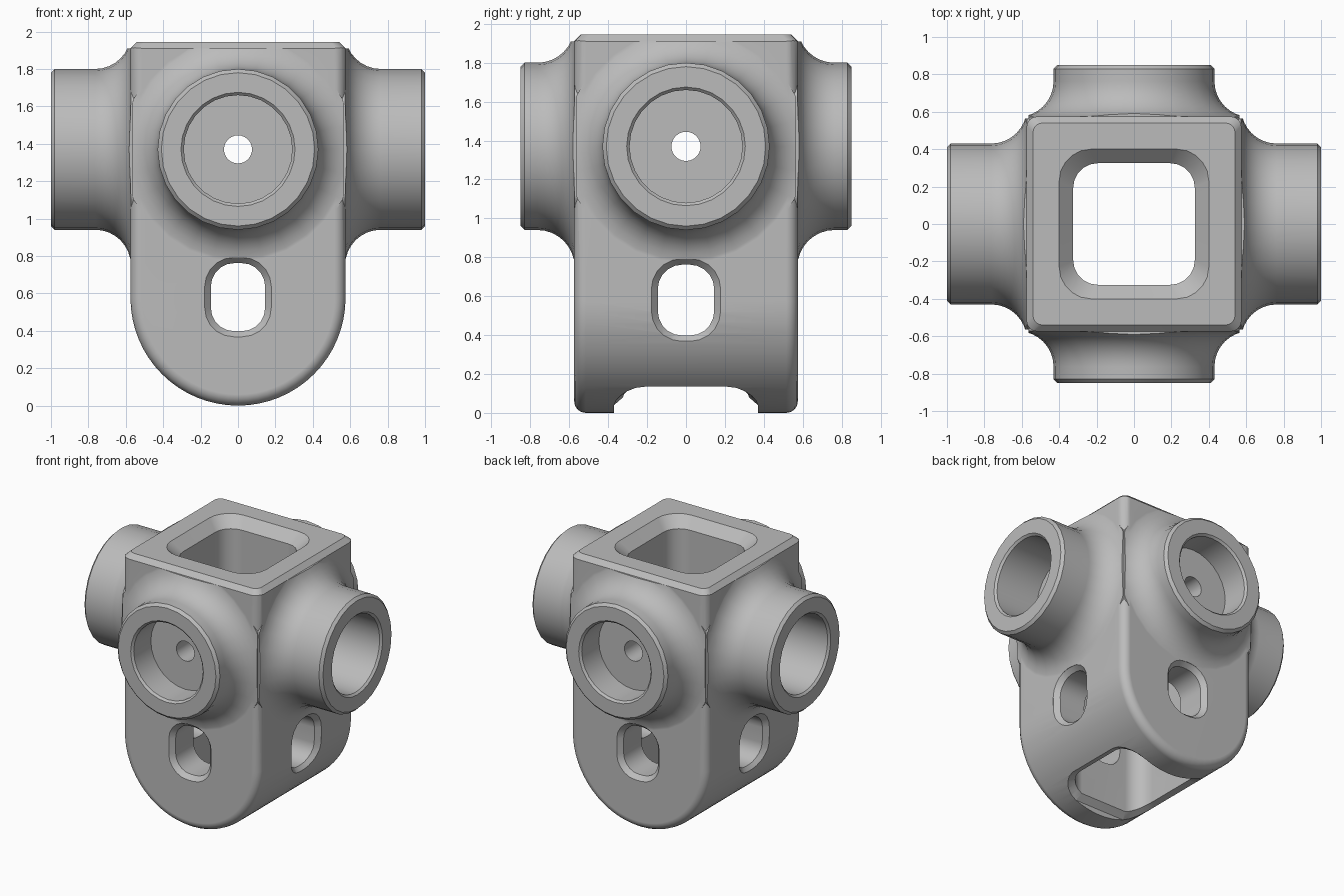
import bpy, bmesh
from math import pi, sin, cos, sqrt
from mathutils import Matrix, Vector

cube = bpy.data.objects.get("Cube")
if cube:
    bpy.data.objects.remove(cube)

HALF = 0.575      # half width of the body and radius of its round base
TOP = 1.945
HUB_Z = 1.37      # height of the four sockets
SIDES = 28

metal = bpy.data.materials.new("grey metal")
metal.use_nodes = True
GREY = (0.5, 0.5, 0.5, 1)
metal.diffuse_color = GREY
metal.node_tree.nodes["Principled BSDF"].inputs["Base Color"].default_value = GREY


def loft(name, rings, matrix=Matrix()):
    """Closed solid skinned over rings of points, capped at both ends."""
    bm = bmesh.new()
    loops = [[bm.verts.new(matrix @ Vector(p)) for p in ring] for ring in rings]
    for a, b in zip(loops, loops[1:]):
        for i in range(len(a)):
            j = (i + 1) % len(a)
            bm.faces.new((a[i], a[j], b[j], b[i]))
    bm.faces.new(loops[0])
    bm.faces.new(loops[-1])
    bmesh.ops.recalc_face_normals(bm, faces=bm.faces)
    mesh = bpy.data.meshes.new(name)
    bm.to_mesh(mesh)
    bm.free()
    obj = bpy.data.objects.new(name, mesh)
    bpy.context.collection.objects.link(obj)
    mesh.materials.append(metal)
    return obj


def combine(target, other, operation):
    """Apply a boolean and discard the helper."""
    mod = target.modifiers.new("cut", 'BOOLEAN')
    mod.operation = operation
    mod.solver = 'EXACT'
    mod.object = other
    bpy.context.view_layer.update()
    graph = bpy.context.evaluated_depsgraph_get()
    mesh = bpy.data.meshes.new_from_object(target.evaluated_get(graph))
    target.modifiers.clear()
    target.data = mesh
    bpy.data.objects.remove(other)


def round_rect(hx, hy, r, n=5):
    pts = []
    for k, (sx, sy) in enumerate([(1, 1), (-1, 1), (-1, -1), (1, -1)]):
        for i in range(n + 1):
            a = (k + i / n) * pi / 2
            pts.append((sx * (hx - r) + r * cos(a), sy * (hy - r) + r * sin(a)))
    return pts


def turned(profile):
    """Rings for a turned part, from (radius, distance) pairs."""
    return [[(r * cos(2 * pi * i / SIDES), r * sin(2 * pi * i / SIDES), d)
             for i in range(SIDES)] for r, d in profile]


def base_depth(offset):
    """Distance of the round base from its axis plane."""
    return sqrt(HALF ** 2 - min(offset, HALF) ** 2)


def flat_ring(pts, z):
    return [(x, y, z) for x, y in pts]


# Body: arched outline with rounded front and back edges
def outline(w, y, n=32):
    arc = [(w * cos(pi + pi * i / n), y, HALF + w * sin(pi + pi * i / n))
           for i in range(n + 1)]
    return arc + [(w, y, TOP), (-w, y, TOP)]


EDGE = 0.06
steps = [i * pi / 8 for i in range(5)]
half = [(HALF - EDGE * (1 - sin(a)), HALF - EDGE * (1 - cos(a))) for a in steps]
body = loft("socket_hub", [outline(w, -y) for w, y in half] +
            [outline(w, y) for w, y in reversed(half)])

# Chamfer around the top
trim = loft("top_trim", [flat_ring(round_rect(h, h, 0.05), z) for h, z in
                         [(0.6, -0.1), (0.6, 1.885), (0.53, 1.955)]])
combine(body, trim, 'INTERSECT')

# Sockets: flared outside, kept within the sides of the body
directions = []
for k in range(4):
    turn = Matrix.Rotation(k * pi / 2, 4, 'Z')
    face = turn @ Matrix.Translation((0, 0, HUB_Z)) @ Matrix.Rotation(pi / 2, 4, 'Y')
    directions.append((turn, face, 1.0 if k % 2 == 0 else 0.85))

FLARE = 0.19
for turn, face, end in directions:
    arc = [(0.43 + FLARE * (1 - sin(a)), HALF - 0.002 + FLARE * (1 - cos(a)))
           for a in [i * pi / 16 for i in range(9)]]
    boss = loft("boss", turned([(0.62, 0.4)] + arc + [(0.43, end - 0.02), (0.41, end)]), face)
    limit = [(-0.54, -0.565), (0.8, -0.565), (0.8, 0.565), (-0.54, 0.565)]
    combine(boss, loft("limit", [flat_ring(limit, 0.35), flat_ring(limit, 1.1)], face), 'INTERSECT')
    combine(body, boss, 'UNION')

# Vertical shaft with a wide top chamfer and a chamfer following the round base
IN, TOP_OUT, LOW_OUT = 0.325, 0.4, 0.37
inner = round_rect(IN, IN, 0.13)
low = round_rect(LOW_OUT, LOW_OUT, 0.16)
wide = round_rect(TOP_OUT, TOP_OUT, 0.17)
shaft = loft("shaft", [
    flat_ring(low, -0.1),
    [(x, y, HALF - base_depth(abs(x))) for x, y in low],
    [(x, y, HALF - base_depth(abs(x)) + 0.045) for x, y in inner],
    flat_ring(inner, TOP - 0.075),
    flat_ring(wide, TOP),
    flat_ring(wide, TOP + 0.1)])
combine(body, shaft, 'DIFFERENCE')

# Socket bores and the chamfered slots beneath them
SLOT_Z = 0.58
for k, (turn, face, end) in enumerate(directions):
    bore = loft("bore", turned([(0.305, end + 0.05), (0.305, end), (0.29, end - 0.015),
                                (0.29, 0.63), (0.075, 0.63), (0.075, 0.2)]), face)
    combine(body, bore, 'DIFFERENCE')

    place = turn @ Matrix.Translation((0, 0, SLOT_Z)) @ Matrix.Rotation(pi / 2, 4, 'Y')

    def surface(x):
        return HALF if k % 2 else base_depth(max(0, HALF - (SLOT_Z - x)))

    small = round_rect(0.182, 0.145, 0.125)
    large = round_rect(0.212, 0.178, 0.155)
    slot = loft("slot", [flat_ring(small, 0.2),
                         [(x, y, surface(x) - 0.035) for x, y in small],
                         [(x, y, surface(x)) for x, y in large],
                         flat_ring(large, 0.7)], place)
    combine(body, slot, 'DIFFERENCE')

# Smooth shading with crisp edges
bpy.ops.object.select_all(action='DESELECT')
body.select_set(True)
bpy.context.view_layer.objects.active = body
bpy.ops.object.shade_smooth_by_angle(angle=pi / 6)
normals = body.modifiers.new("weighted_normals", 'WEIGHTED_NORMAL')
normals.keep_sharp = True
